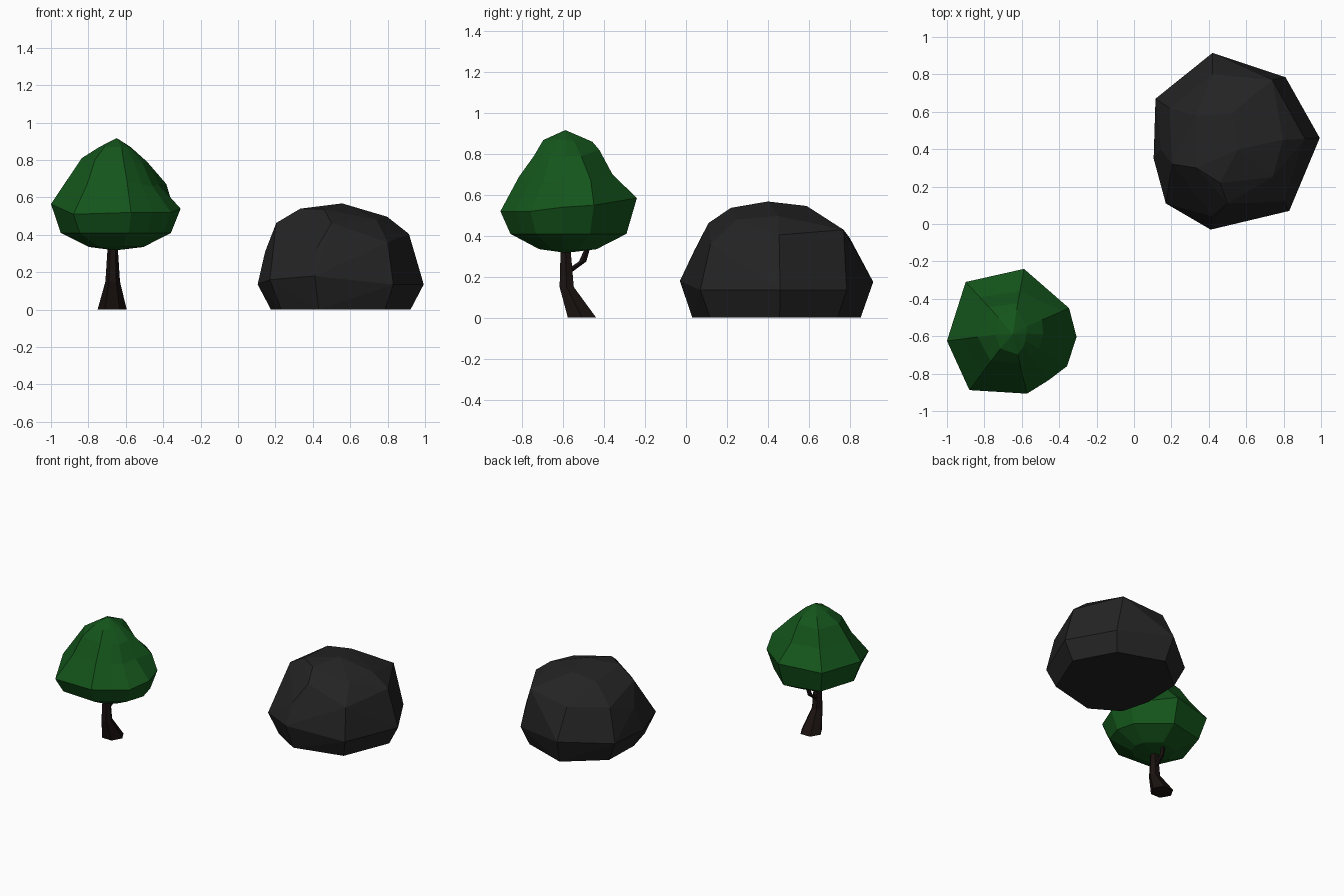
import bpy, bmesh, math
from mathutils import Vector

if "Cube" in bpy.data.objects:
    bpy.data.objects.remove(bpy.data.objects["Cube"])


def material(name, rgb):
    m = bpy.data.materials.new(name)
    m.diffuse_color = (*rgb, 1)
    m.use_nodes = True
    m.node_tree.nodes["Principled BSDF"].inputs["Base Color"].default_value = m.diffuse_color
    return m


def finish(bm, name, mat):
    bmesh.ops.recalc_face_normals(bm, faces=bm.faces)
    me = bpy.data.meshes.new(name)
    bm.to_mesh(me)
    bm.free()
    me.materials.append(mat)
    ob = bpy.data.objects.new(name, me)
    bpy.context.collection.objects.link(ob)
    return ob


def loft(name, rings, mat, bottom=None, top=None):
    """Skin equal-length rings; close each end with a point or a flat cap."""
    bm = bmesh.new()
    vs = [[bm.verts.new(p) for p in r] for r in rings]
    n = len(vs[0])
    for a, b in zip(vs, vs[1:]):
        for i in range(n):
            j = (i + 1) % n
            bm.faces.new((a[i], a[j], b[j], b[i]))
    for ring, tip in ((vs[0], bottom), (vs[-1], top)):
        if tip:
            t = bm.verts.new(tip)
            for i in range(n):
                bm.faces.new((ring[i], ring[(i + 1) % n], t))
        else:
            bm.faces.new(ring)
    return finish(bm, name, mat)


def tube(name, path, mat, sides=6):
    """Path entries: x, y, z, radius in x, radius in y."""
    rings = [[(x + rx * math.cos(math.tau * i / sides),
               y + ry * math.sin(math.tau * i / sides), z) for i in range(sides)]
             for x, y, z, rx, ry in path]
    return loft(name, rings, mat)


green = material("leaf green", (0.007, 0.09, 0.011))
bark = material("dark bark", (0.010, 0.006, 0.005))
stone = material("dark stone", (0.017, 0.017, 0.017))

# Leaning trunk with a flared foot, and the small branch behind it
tube("trunk", [(-.673, -.508, 0, .078, .080), (-.67, -.583, .15, .039, .040),
               (-.67, -.588, .32, .028, .029), (-.67, -.588, .42, .02, .02)], bark)
tube("branch", [(-.67, -.575, .225, .016, .022), (-.665, -.505, .275, .015, .019),
                (-.66, -.485, .33, .014, .014), (-.66, -.48, .38, .012, .012)], bark, 5)

# Foliage: the widest outline, scaled inwards for the other levels
rim = [(-.90, -.31, .57), (-.588, -.24, .585), (-.347, -.45, .55),
       (-.307, -.604, .54), (-.358, -.76, .52), (-.455, -.834, .52),
       (-.572, -.907, .52), (-.88, -.888, .51), (-1, -.625, .565)]
cx, cy = -.65, -.58


def level(scales, zs):
    return [(cx + (x - cx) * s, cy + (y - cy) * s, z)
            for (x, y, _), s, z in zip(rim, scales, zs)]


crown = [
    level([.42] * 9, [.335] * 9),
    level([.85] * 9, [.41] * 9),
    rim,
    level([.70, .65, .88, .66, .66, .70, .72, .68, .76],
          [.70, .70, .672, .67, .66, .67, .69, .67, .69]),
    level([.50, .46, .52, .48, .48, .48, .50, .50, .53],
          [.81, .82, .79, .79, .78, .79, .79, .80, .81]),
    level([.30, .36, .26, .22, .24, .30, .36, .28, .26],
          [.87, .86, .86, .87, .87, .87, .868, .87, .87]),
]
loft("foliage", crown, green, (-.655, -.585, .317), (-.648, -.59, .917))

# Boulder: a faceted hull over a flat base, a widest girdle and a domed top
girdle = [(.42, .915, .175), (.81, .785, .135), (.993, .46, .135), (.83, .07, .135),
          (.41, -.03, .18), (.17, .11, .16), (.105, .35, .135), (.115, .67, .15)]
base = [(.55 + (x - .55) * .84, .44 + (y - .44) * .87, 0) for x, y, z in girdle]
dome = [(.914, .455, .405), (.74, .77, .43), (.80, .12, .36), (.42, .04, .327),
        (.145, .40, .31), (.205, .32, .464), (.19, .62, .38), (.42, .80, .39),
        (.50, .11, .463), (.333, .30, .54), (.46, .22, .537), (.557, .40, .568),
        (.797, .45, .497), (.52, .59, .546), (.74, .25, .48), (.33, .58, .52)]
bm = bmesh.new()
for p in base + girdle + dome:
    bm.verts.new(p)
hull = bmesh.ops.convex_hull(bm, input=bm.verts[:])
loose = [v for v in bm.verts if not v.link_faces]
bmesh.ops.delete(bm, geom=loose, context='VERTS')
bmesh.ops.dissolve_limit(bm, angle_limit=math.radians(3), verts=bm.verts[:], edges=bm.edges[:])
finish(bm, "boulder", stone)
